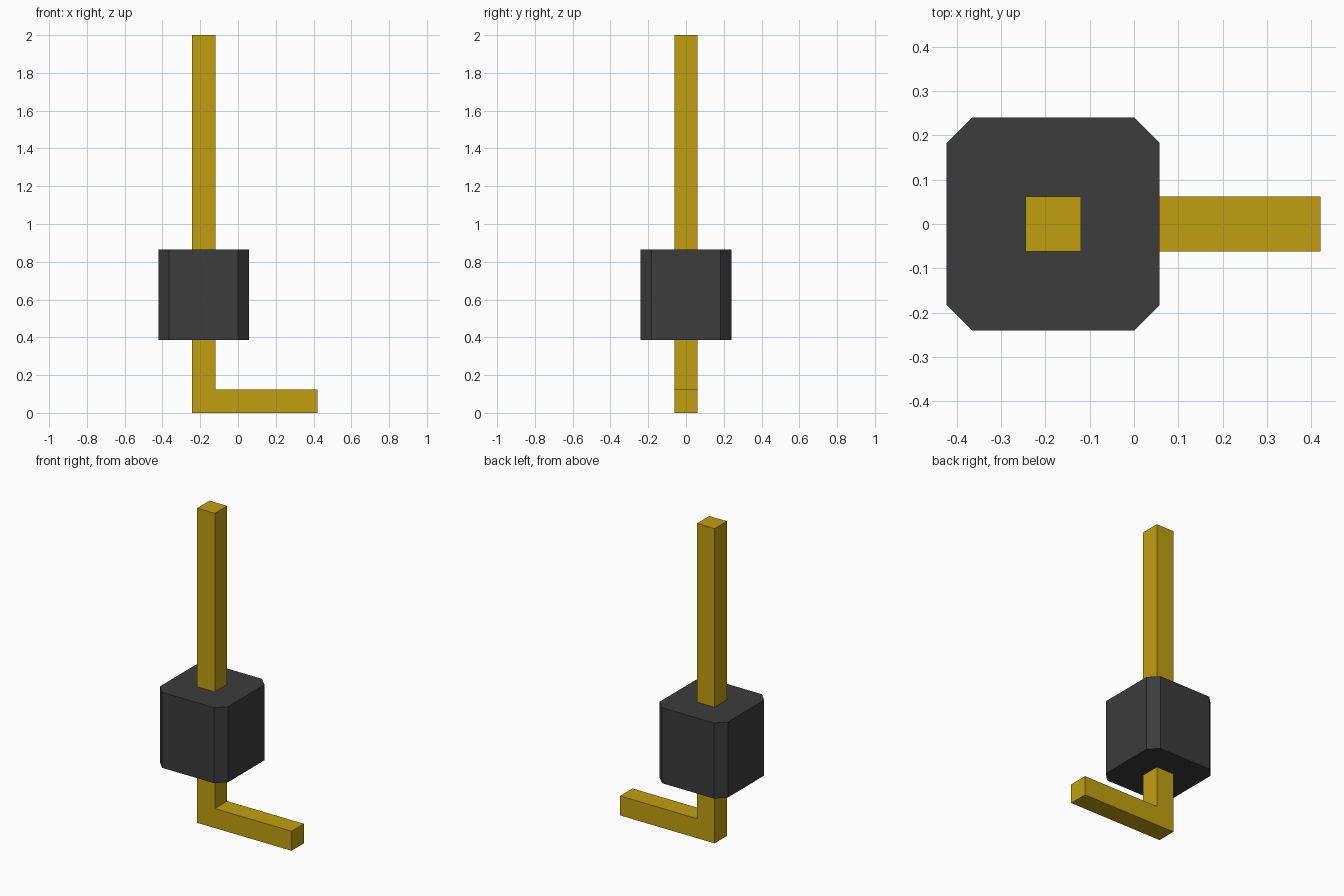
import bpy
import bmesh

cube = bpy.data.objects.get("Cube")
if cube:
    bpy.data.objects.remove(cube, do_unlink=True)


def make_material(name, rgb):
    mat = bpy.data.materials.new(name)
    mat.use_nodes = True
    colour = (*rgb, 1.0)
    mat.diffuse_color = colour
    mat.node_tree.nodes["Principled BSDF"].inputs["Base Color"].default_value = colour
    return mat


def extrude_profile(name, points, offset, mat):
    """Make a flat-faced prism from a closed outline and an extrusion vector."""
    bm = bmesh.new()
    face = bm.faces.new([bm.verts.new(p) for p in points])
    result = bmesh.ops.extrude_face_region(bm, geom=[face], use_keep_orig=True)
    verts = [v for v in result["geom"] if isinstance(v, bmesh.types.BMVert)]
    bmesh.ops.translate(bm, verts=verts, vec=offset)
    bmesh.ops.recalc_face_normals(bm, faces=bm.faces)
    mesh = bpy.data.meshes.new(name)
    bm.to_mesh(mesh)
    bm.free()
    mesh.materials.append(mat)
    obj = bpy.data.objects.new(name, mesh)
    bpy.context.collection.objects.link(obj)
    return obj


gold = make_material("gold metal", (0.53, 0.35, 0.005))
black = make_material("black plastic", (0.045, 0.045, 0.045))

# Square-section pin bent into an L at the base
W = 0.124
X0, X1 = -0.244, 0.42
outline = [(X0, 0), (X1, 0), (X1, W), (X0 + W, W), (X0 + W, 2.0), (X0, 2.0)]
extrude_profile("bent_pin", [(x, -W / 2, z) for x, z in outline], (0, W, 0), gold)

# Housing block with chamfered vertical corners, centred on the upright pin
CX, H, C = X0 + W / 2, 0.24, 0.183
octagon = [(C, -H), (H, -C), (H, C), (C, H), (-C, H), (-H, C), (-H, -C), (-C, -H)]
extrude_profile("housing", [(CX + x, y, 0.385) for x, y in octagon], (0, 0, 0.48), black)
